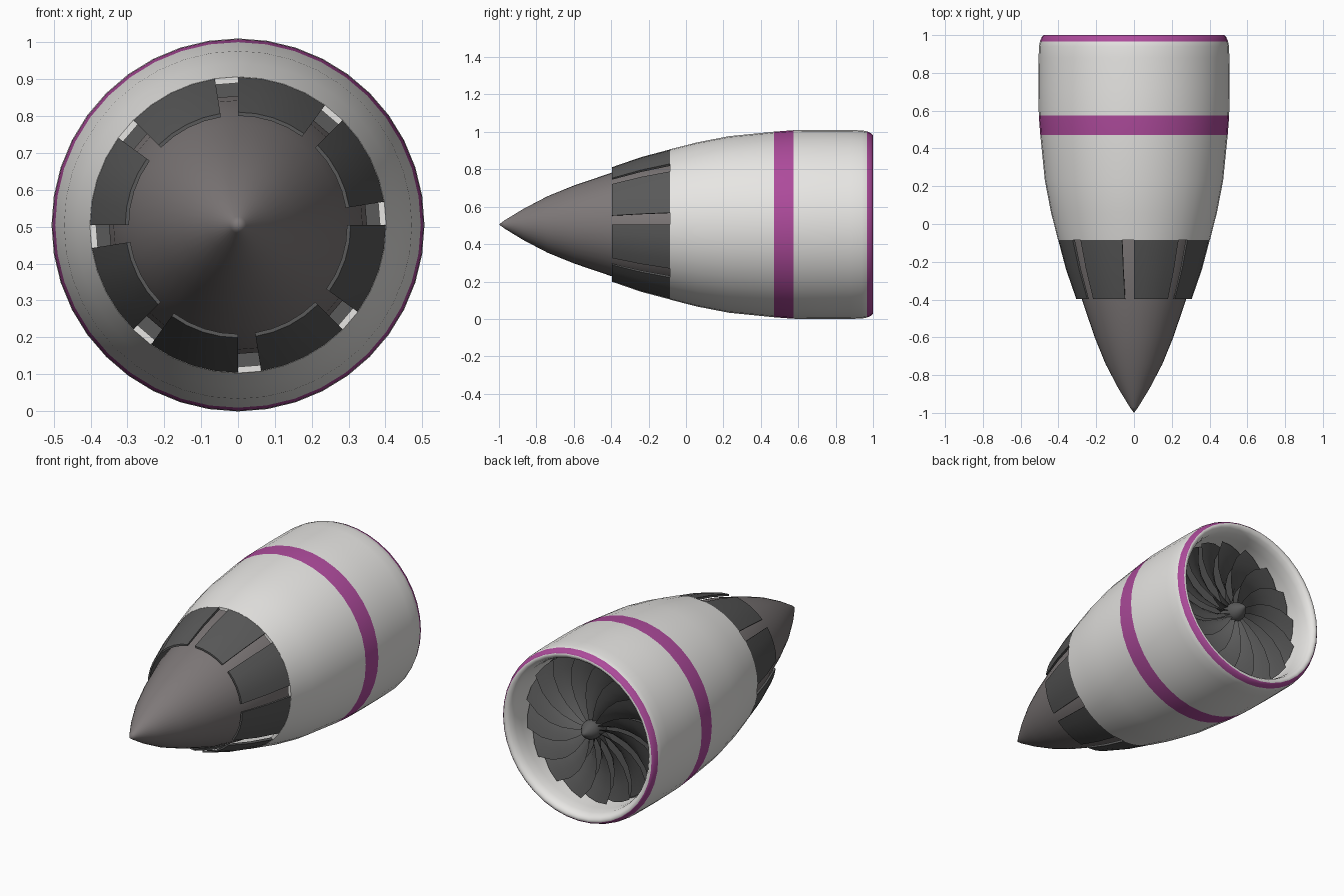
import bpy, bmesh, math

if "Cube" in bpy.data.objects:
    bpy.data.objects.remove(bpy.data.objects["Cube"])

CZ = 0.505          # height of the engine axis
SEG = 40            # sides around the body (9 degrees each)


def material(name, rgb):
    m = bpy.data.materials.new(name)
    m.diffuse_color = (*rgb, 1)
    m.use_nodes = True
    m.node_tree.nodes["Principled BSDF"].inputs["Base Color"].default_value = m.diffuse_color
    return m


WHITE = material("white_paint", (0.80, 0.79, 0.77))
PURPLE = material("purple_paint", (0.42, 0.07, 0.33))
DARK = material("dark_metal", (0.10, 0.10, 0.10))
CONE = material("cone_metal", (0.21, 0.19, 0.19))


def finish(name, bm, mats, angle=35):
    bmesh.ops.remove_doubles(bm, verts=bm.verts, dist=1e-5)
    bmesh.ops.recalc_face_normals(bm, faces=bm.faces)
    me = bpy.data.meshes.new(name)
    bm.to_mesh(me)
    bm.free()
    for m in mats:
        me.materials.append(m)
    ob = bpy.data.objects.new(name, me)
    bpy.context.collection.objects.link(ob)
    bpy.ops.object.select_all(action='DESELECT')
    ob.select_set(True)
    bpy.context.view_layer.objects.active = ob
    bpy.ops.object.shade_smooth_by_angle(angle=math.radians(angle))
    return ob


def point(y, r, deg):
    a = math.radians(deg)
    return (r * math.cos(a), y, CZ + r * math.sin(a))


def lathe(bm, profile, start=0, steps=SEG, closed=False, bands=()):
    """Spin (y, r) points round the axis; bands lists profile spans given slot 1."""
    full = steps == SEG
    rings = [[bm.verts.new(point(y, r, start + i * 360 / SEG)) for y, r in profile]
             for i in range(steps + (0 if full else 1))]
    n = len(profile)
    for i in range(steps):
        a, b = rings[i], rings[(i + 1) % len(rings)]
        for j in range(n if closed else n - 1):
            k = (j + 1) % n
            quad = [a[j], a[k], b[k], b[j]]
            if profile[j][1] == 0:
                quad = [a[j], a[k], b[k]]
            elif profile[k][1] == 0:
                quad = [a[j], a[k], b[j]]
            bm.faces.new(quad).material_index = 1 if j in bands else 0
    if closed and not full:
        bm.faces.new(rings[0])
        bm.faces.new(rings[-1])


# Outer casing with two purple bands, rounded intake lip and inner duct
bm = bmesh.new()
casing = [(-0.085, 0.402), (0.06, 0.439), (0.23, 0.472), (0.47, 0.496),
          (0.575, 0.504), (0.72, 0.506), (0.88, 0.505), (0.94, 0.503), (0.967, 0.498),
          (0.99, 0.488), (1.0, 0.478), (0.999, 0.463), (0.985, 0.449), (0.955, 0.439),
          (0.90, 0.435), (0.72, 0.435), (0.15, 0.42), (-0.085, 0.385)]
lathe(bm, casing, closed=True, bands=(3, 8, 9))
finish("engine_casing", bm, [WHITE, PURPLE], 50)

# Pointed exhaust cone running back inside the casing
bm = bmesh.new()
lathe(bm, [(-1.0, 0), (-0.97, 0.022), (-0.87, 0.083), (-0.74, 0.151), (-0.60, 0.208),
           (-0.40, 0.276), (-0.24, 0.313), (-0.085, 0.338), (0.1, 0.35), (0.1, 0)])
finish("exhaust_cone", bm, [CONE])

# Eight nozzle petals, each four sides wide with a one-side gap
bm = bmesh.new()
petal = [(-0.396, 0.306), (-0.24, 0.36), (-0.085, 0.401),
         (-0.085, 0.387), (-0.24, 0.347), (-0.396, 0.296)]
for k in range(8):
    lathe(bm, petal, start=45 * k + 9, steps=4, closed=True)
finish("nozzle_petals", bm, [DARK])

# Fan: swept, twisted, overlapping blades
bm = bmesh.new()
BLADES, ROWS, COLS = 16, 5, 3
for k in range(BLADES):
    grid = []
    for i in range(ROWS + 1):
        t = i / ROWS
        r = 0.035 + 0.387 * t
        sweep = 24 * t * t
        row = []
        for j in range(COLS + 1):
            u = j / COLS
            ang = k * 360 / BLADES + sweep + (u - 0.5) * 30
            y = 0.875 - 0.075 * u + 0.01 * math.sin(math.pi * u)
            row.append(bm.verts.new(point(y, r, ang)))
        grid.append(row)
    for i in range(ROWS):
        for j in range(COLS):
            bm.faces.new([grid[i][j], grid[i][j + 1], grid[i + 1][j + 1], grid[i + 1][j]])
finish("fan_blades", bm, [DARK])

# Dark plate closing the duct behind the fan
bm = bmesh.new()
lathe(bm, [(0.76, 0), (0.76, 0.434), (0.74, 0.434), (0.74, 0)])
finish("fan_backplate", bm, [DARK])

# Small spinner at the fan hub
bm = bmesh.new()
lathe(bm, [(0.955, 0), (0.945, 0.012), (0.92, 0.034), (0.895, 0.05),
           (0.87, 0.054), (0.80, 0.05), (0.80, 0)])
finish("fan_spinner", bm, [DARK])
